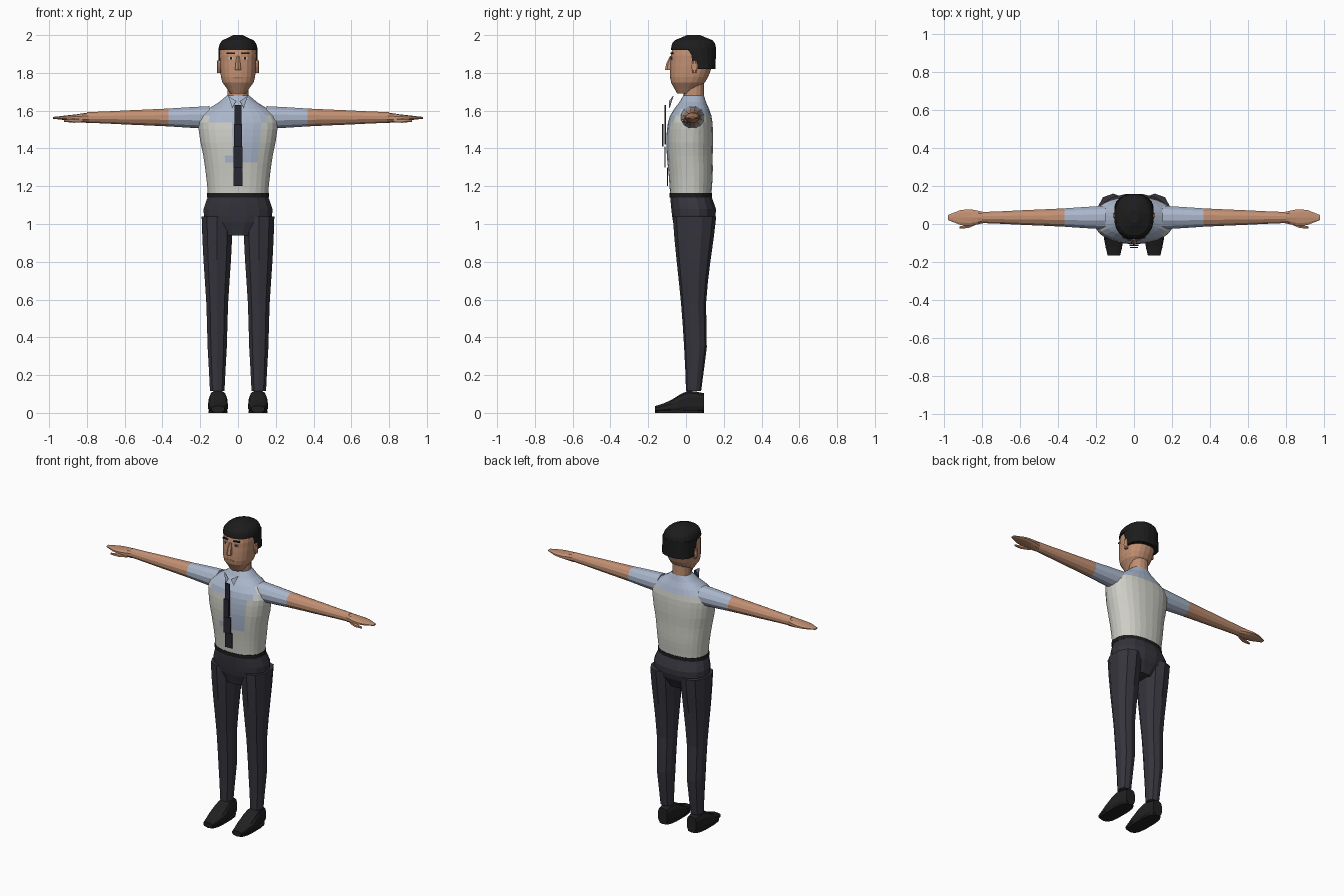
import bpy, bmesh
from math import sin, cos, pi, copysign
from mathutils import Matrix, Euler

cube = bpy.data.objects.get("Cube")
if cube:
    bpy.data.objects.remove(cube)


def material(name, red, green, blue):
    mat = bpy.data.materials.new(name)
    mat.use_nodes = True
    colour = (red, green, blue, 1)
    mat.diffuse_color = colour
    for node in mat.node_tree.nodes:
        if node.type == 'BSDF_PRINCIPLED':
            node.inputs["Base Color"].default_value = colour
    return mat


SKIN = material("skin", .54, .28, .17)
LIP = material("lip", .33, .15, .09)
WHITE = material("shirt white", .62, .62, .57)
BLUE = material("shirt blue", .4, .47, .6)
CLOTH = material("trouser charcoal", .037, .035, .046)
TIE = material("tie dark", .022, .02, .03)
BLACK = material("hair black", .012, .012, .012)
SHOE = material("shoe black", .015, .015, .016)
EYE = material("eye white", .5, .52, .55)


def finish(bm, name, materials, mirror=False, rule=None):
    """Turn the bmesh into an object, coloured by rule and mirrored if asked."""
    bmesh.ops.recalc_face_normals(bm, faces=bm.faces[:])
    if rule:
        for face in bm.faces:
            face.material_index = int(rule(face.calc_center_median()))
    mesh = bpy.data.meshes.new(name)
    bm.to_mesh(mesh)
    bm.free()
    for mat in materials:
        mesh.materials.append(mat)
    part = bpy.data.objects.new(name, mesh)
    bpy.context.collection.objects.link(part)
    if mirror:
        part.modifiers.new("mirror", 'MIRROR')
    return part


def blend(values, t):
    """Smooth curve through evenly spaced values; a single number is constant."""
    if not isinstance(values, list):
        return values
    last = len(values) - 1
    i = min(int(t * last), last - 1)
    f = t * last - i
    before, a = values[max(i - 1, 0)], values[i]
    b, after = values[i + 1], values[min(i + 2, last)]
    slope_a, slope_b = (b - before) / 2, (after - a) / 2
    ease = f * f * (3 - 2 * f)
    return (a + (b - a) * ease + slope_a * f * (1 - f) ** 2
            - slope_b * f * f * (1 - f))


def rounded(value, power):
    return copysign(abs(value) ** (2 / power), value)


def loft(name, materials, span, rows, sides, power=2.3, mirror=False, rule=None, **across):
    """Skin of rounded rings; each crossing axis has (middle, half size) curves."""
    along = (set("xyz") - set(across)).pop()
    bm = bmesh.new()
    rings = []
    for row in range(rows + 1):
        t = row / rows
        ring = []
        for k in range(sides):
            angle = 2 * pi * (k + .5) / sides
            point = {along: span[0] + (span[1] - span[0]) * t}
            for wave, (axis, (middle, half)) in zip((cos, sin), across.items()):
                point[axis] = blend(middle, t) + blend(half, t) * rounded(wave(angle), power)
            ring.append(bm.verts.new([point[axis] for axis in "xyz"]))
        rings.append(ring)
    for low, high in zip(rings, rings[1:]):
        for k in range(sides):
            bm.faces.new((low[k - 1], low[k], high[k], high[k - 1]))
    bm.faces.new(rings[0])
    bm.faces.new(rings[-1])
    return finish(bm, name, materials, mirror, rule)


def box(name, mat, centre, size, mirror=False, turn=0):
    bm = bmesh.new()
    place = Matrix.LocRotScale(centre, Euler((0, 0, turn)), size)
    bmesh.ops.create_cube(bm, size=1, matrix=place)
    return finish(bm, name, [mat], mirror)


# Shirt: white body with a blue yoke and chest patch
def is_blue(c):
    if c.y > .02:
        return c.z > 1.58
    yoke = c.z > 1.53 and abs(c.x) < .15
    patch = c.z > 1.34 and -.05 < c.x < .11
    return c.z > 1.6 or yoke or patch


loft("shirt", [WHITE, BLUE], (1.15, 1.68), rows=15, sides=28, rule=is_blue,
     x=(0, [.16, .17, .185, .205, .2, .06]),
     y=([.025, .025, .02, .02, .025, .04], [.11, .117, .122, .124, .11, .055]))

# Trousers and belt
loft("trouser_hips", [CLOTH], (.94, 1.15), rows=6, sides=16,
     x=(0, [.09, .17, .185, .16]),
     y=([.03, .04, .04, .025], [.08, .11, .12, .11]))
loft("belt", [BLACK], (1.14, 1.165), rows=1, sides=20,
     x=(0, .165), y=(.025, .113))
loft("trouser_leg", [CLOTH], (.115, 1.04), rows=8, sides=10, mirror=True,
     x=(.11, [.04, .053, .06, .076, .086]),
     y=([.04, .05, .04, .04, .045], [.04, .06, .066, .09, .115]))

# Shoes
loft("shoe", [SHOE], (-.165, .095), rows=6, sides=12, power=3, mirror=True,
     x=(.106, [.034, .053, .047, .034]),
     z=([.02, .035, .058, .055], [.016, .034, .06, .05]))
loft("shoe_sole", [SHOE], (0, .012), rows=1, sides=14, power=3, mirror=True,
     x=(.106, .05), y=(-.034, .13))

# Arms: blue sleeve to a third of the length, bare below
loft("arm", [BLUE, SKIN], (.15, .8), rows=6, sides=12, power=2, mirror=True,
     rule=lambda c: c.x > .37,
     y=(.034, [.064, .05, .04, .03]), z=(1.564, [.062, .049, .039, .029]))
loft("hand", [SKIN], (.79, .98), rows=6, sides=10, mirror=True,
     y=(.034, [.03, .044, .04, .014]), z=(1.562, [.028, .019, .012, .005]))
loft("thumb", [SKIN], (.82, .92), rows=4, sides=6, mirror=True,
     y=([.01, -.01, -.018], [.01, .012, .006]), z=(1.547, [.01, .011, .006]))

# Neck, head and hair
loft("neck", [SKIN], (1.63, 1.76), rows=2, sides=14,
     x=(0, .056), y=(.042, .054))
loft("head", [SKIN], (1.69, 1.98), rows=10, sides=20,
     x=(0, [.04, .083, .094, .097, .095, .06]),
     y=([-.005, .01, .022, .031, .035, .035], [.042, .09, .107, .113, .11, .065]))
loft("hair_back", [BLACK], (1.82, 1.93), rows=3, sides=20,
     x=(0, .104), y=([.077, .06], [.08, .1]))
loft("hair_top", [BLACK], (1.92, 2), rows=6, sides=20,
     x=(0, [.105, .1, .082, .025]), y=(.04, [.12, .117, .1, .035]))
loft("ear", [SKIN], (1.8, 1.865), rows=4, sides=8, mirror=True,
     x=(.1, .011), y=(.045, [.01, .018, .012]))
loft("nose", [SKIN], (1.815, 1.89), rows=4, sides=6,
     x=(0, [.018, .014, .007]), y=([-.085, -.083, -.075], [.026, .02, .01]))

# Face details
box("eye", EYE, (.037, -.074, 1.878), (.026, .008, .013), mirror=True, turn=.2)
box("pupil", BLACK, (.036, -.077, 1.878), (.011, .006, .012), mirror=True, turn=.2)
box("eyebrow", BLACK, (.04, -.074, 1.904), (.042, .009, .009), mirror=True, turn=.2)
box("mouth", LIP, (0, -.081, 1.775), (.048, .007, .007))

# Tie in overlapping plates
for name, depth, low, high, width in (("tie_upper", .11, 1.42, 1.63, .036),
                                      ("tie_fold", .123, 1.41, 1.53, .04),
                                      ("tie_middle", .112, 1.3, 1.41, .05),
                                      ("tie_tip", .098, 1.2, 1.3, .05)):
    box(name, TIE, (0, -depth, (low + high) / 2), (width, .006, high - low))

# Collar points
bm = bmesh.new()
corners = (.008, -.086, 1.65), (.03, -.086, 1.615), (.05, -.066, 1.677)
bm.faces.new([bm.verts.new(corner) for corner in corners])
collar = finish(bm, "collar_point", [BLUE], mirror=True)
collar.modifiers.new("thickness", 'SOLIDIFY').thickness = .004
